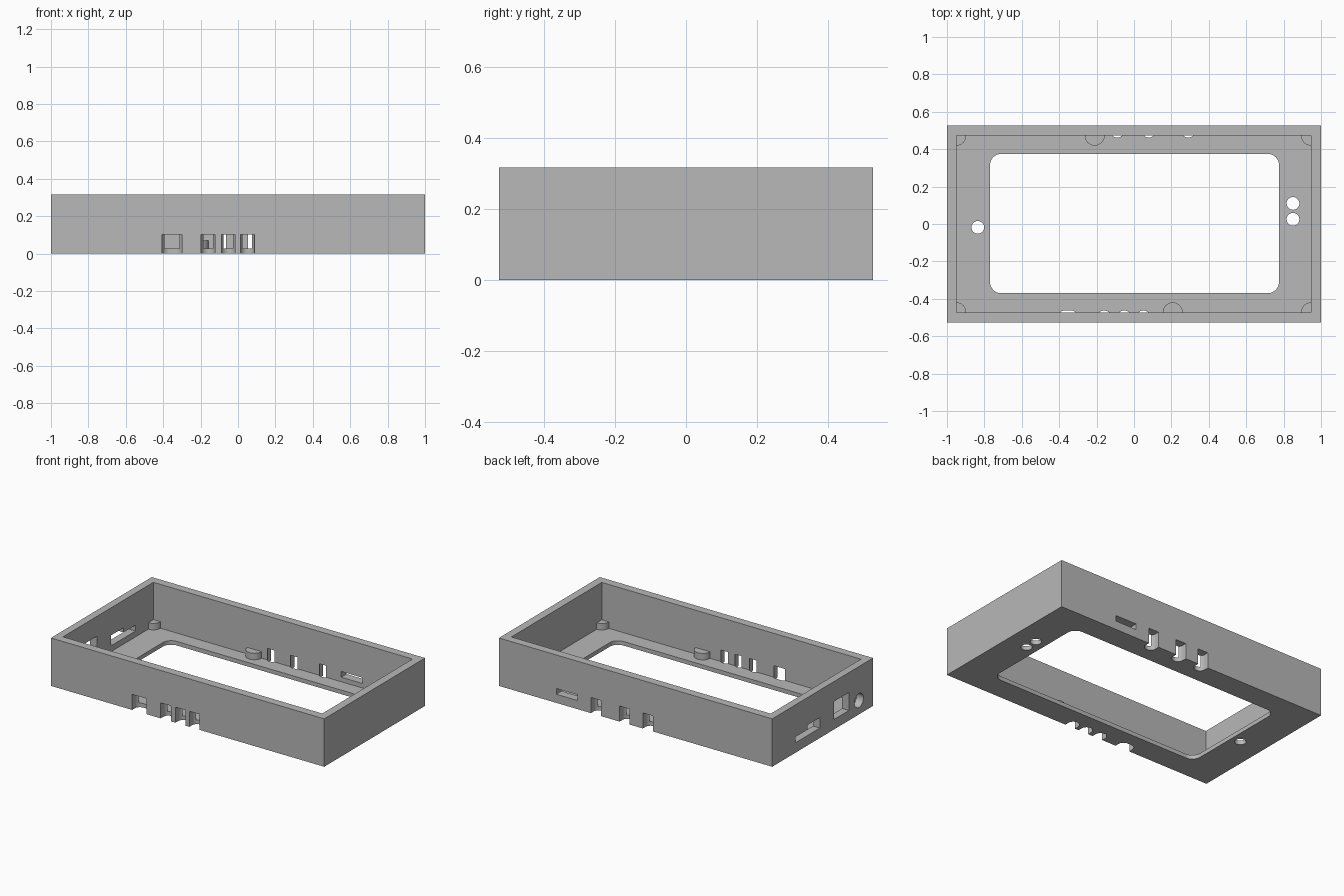
import bpy, bmesh, math
from mathutils import Vector

if "Cube" in bpy.data.objects:
    bpy.data.objects.remove(bpy.data.objects["Cube"])

grey = bpy.data.materials.new("plain grey")
grey.diffuse_color = (0.48, 0.48, 0.48, 1)
grey.use_nodes = True
grey.node_tree.nodes["Principled BSDF"].inputs["Base Color"].default_value = grey.diffuse_color

X0, X1, Y, H, FLOOR = -0.95, 0.947, 0.472, 0.317, 0.027


def prism(name, pts, lo, hi, axis="z"):
    """Extrude a flat outline along z, or along x with (y, z) points."""
    bm = bmesh.new()
    def place(p, h):
        return (p[0], p[1], h) if axis == "z" else (h, p[0], p[1])
    face = bm.faces.new([bm.verts.new(place(p, lo)) for p in pts])
    ext = bmesh.ops.extrude_face_region(bm, geom=[face])
    d = Vector((0, 0, hi - lo) if axis == "z" else (hi - lo, 0, 0))
    bmesh.ops.translate(bm, vec=d, verts=[v for v in ext["geom"] if isinstance(v, bmesh.types.BMVert)])
    bmesh.ops.recalc_face_normals(bm, faces=bm.faces)
    me = bpy.data.meshes.new(name)
    bm.to_mesh(me)
    bm.free()
    me.materials.append(grey)
    ob = bpy.data.objects.new(name, me)
    bpy.context.collection.objects.link(ob)
    return ob


def arc(cx, cy, r, a0, a1, n=12):
    return [(cx + r * math.cos(math.radians(a0 + (a1 - a0) * i / n)),
             cy + r * math.sin(math.radians(a0 + (a1 - a0) * i / n))) for i in range(n + 1)]


def circle(cx, cy, r):
    return arc(cx, cy, r, 0, 360, 32)[:-1]


def rect(x0, x1, y0, y1):
    return [(x0, y0), (x1, y0), (x1, y1), (x0, y1)]


def round_rect(x0, x1, y0, y1, r):
    return (arc(x0 + r, y0 + r, r, 180, 270) + arc(x1 - r, y0 + r, r, 270, 360)
            + arc(x1 - r, y1 - r, r, 0, 90) + arc(x0 + r, y1 - r, r, 90, 180))


case = prism("case_shell", rect(-1, 1, -0.527, 0.527), 0, H)
cutters = []


def cut(pts, lo, hi, axis="z"):
    cutters.append(prism("cutter", pts, lo, hi, axis))


# Cavity and screen window
cut(rect(X0, X1, -Y, Y), FLOOR, H + 0.1)
cut(round_rect(-0.77, 0.775, -0.37, 0.375, 0.06), -0.1, 0.1)

# Round holes in the floor
for x, y in ((-0.835, -0.018), (0.85, 0.11), (0.85, 0.025)):
    cut(circle(x, y, 0.034), -0.1, 0.1)

# Round-ended slots in the long walls: side, centre x, half width
R = 0.037
for s, x, w in ((-1, -0.353, 0.053), (-1, -0.16, R), (-1, -0.052, R), (-1, 0.05, R),
                (1, 0.29, R), (1, 0.08, R), (1, -0.09, R)):
    e, cy = w - R, 0.499
    pts = [(x - w, 0.6), *arc(x - e, cy, R, 180, 270)]
    right = arc(x + e, cy, R, 270, 360)
    pts += (right if e > 0.001 else right[1:]) + [(x + w, 0.6)]
    cut([(px, s * py) for px, py in pts], -0.1, 0.103)

# Thin slit in the back wall
cut(rect(0.425, 0.58, 0.4, 0.6), 0.057, 0.095)

# Ports in the left wall
cut([(0.03, 0.066), (0.285, 0.066), (0.285, 0.105), (0.16, 0.105), (0.16, 0.135), (0.03, 0.135)],
    -1.1, -0.9, "x")
cut(rect(-0.275, -0.116, 0.066, 0.185), -1.1, -0.9, "x")
cut(circle(-0.38, 0.092, 0.046), -1.1, -0.9, "x")

for c in cutters:
    m = case.modifiers.new("cut", "BOOLEAN")
    m.operation, m.solver, m.object = "DIFFERENCE", "EXACT", c
bpy.context.view_layer.update()
result = bpy.data.meshes.new_from_object(case.evaluated_get(bpy.context.evaluated_depsgraph_get()))
case.modifiers.clear()
case.data = result
for c in cutters:
    bpy.data.objects.remove(c)

# Corner supports and the two mid-wall supports
parts = [case]
for name, x, y, a0, a1 in (("front_left", X0, -Y, 0, 90), ("front_right", X1, -Y, 90, 180),
                           ("back_right", X1, Y, 180, 270), ("back_left", X0, Y, 270, 360),
                           ("front_middle", 0.207, -Y, 0, 180), ("back_middle", -0.21, Y, 180, 360)):
    pts = arc(x, y, 0.053, a0, a1, 16)
    if a1 - a0 == 90:
        pts.append((x, y))
    parts.append(prism(name + "_support", pts, FLOOR, 0.07))

for ob in parts:
    bpy.ops.object.select_all(action="DESELECT")
    ob.select_set(True)
    bpy.context.view_layer.objects.active = ob
    bpy.ops.object.shade_smooth_by_angle(angle=math.radians(30))
